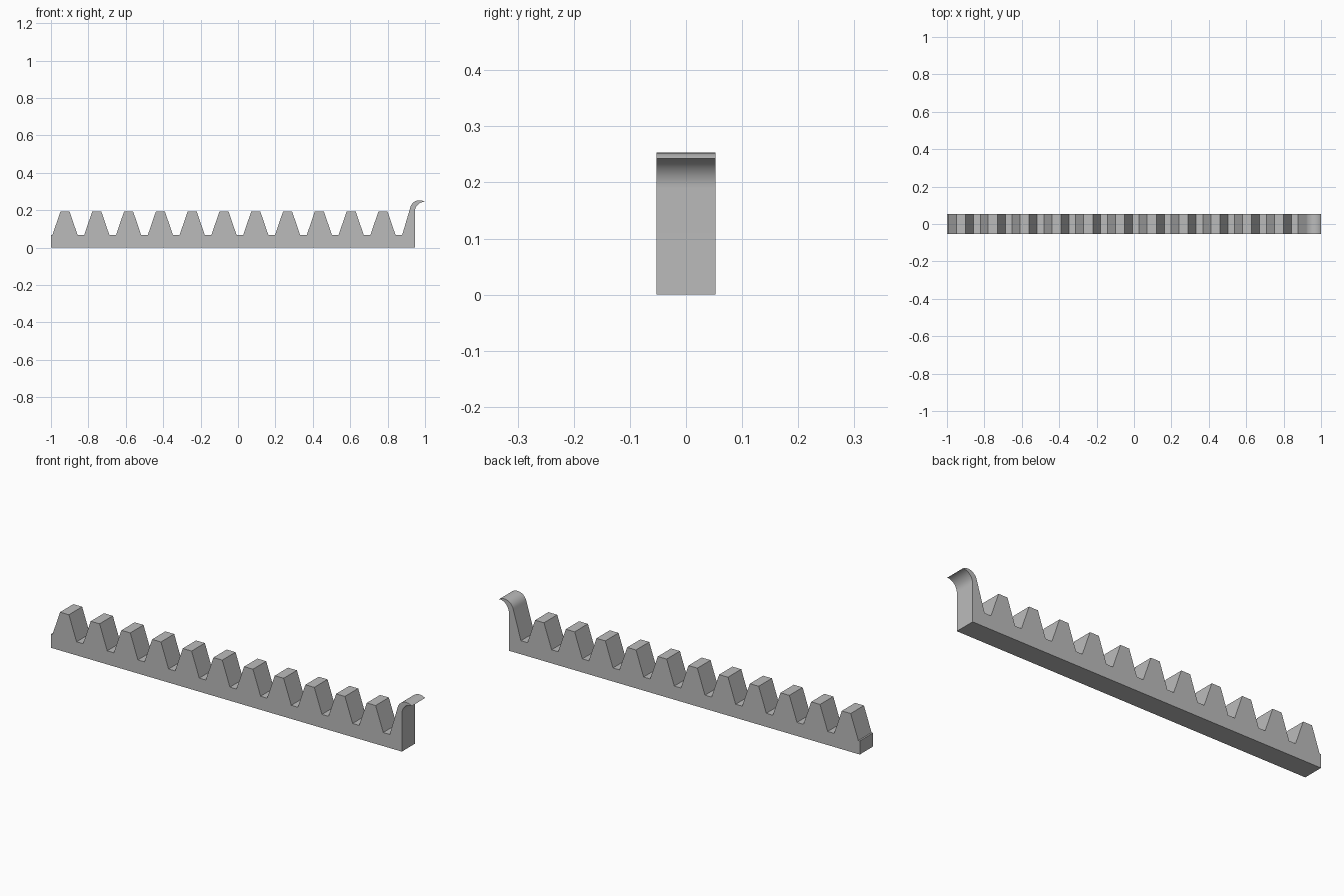
import bpy
import bmesh
from math import cos, sin, radians

cube = bpy.data.objects.get("Cube")
if cube:
    bpy.data.objects.remove(cube, do_unlink=True)

HALF_WIDTH = 0.0525
ROOT_Z, TIP_Z = 0.068, 0.192
PITCH, FIRST = 0.17, -0.925
HALF_TIP, HALF_ROOT = 0.0245, 0.067
END_X = 0.945

grey = bpy.data.materials.new("plain grey")
grey.use_nodes = True
colour = (0.5, 0.5, 0.5, 1)
grey.diffuse_color = colour
grey.node_tree.nodes["Principled BSDF"].inputs["Base Color"].default_value = colour


def arc(cx, cz, r, start, end, steps):
    angles = [radians(start + (end - start) * i / steps) for i in range(steps + 1)]
    return [(cx + r * cos(a), cz + r * sin(a)) for a in angles]


# Side profile: base, row of teeth, then the flank up to the hook
profile = [(END_X, 0), (-1, 0), (-1, ROOT_Z)]
for i in range(11):
    x = FIRST + i * PITCH
    profile += [(x - HALF_ROOT, ROOT_Z), (x - HALF_TIP, TIP_Z),
                (x + HALF_TIP, TIP_Z), (x + HALF_ROOT, ROOT_Z)]
profile.append((FIRST + 11 * PITCH - HALF_ROOT, ROOT_Z))

# Curled hook: outer curve to a sharp tip, inner curve back to the end face
profile += arc(0.97, 0.203, 0.05, 168, 53, 16)
profile += arc(1.0, 0.19, 0.055, 93, 180, 14)

# Extrude the profile across the width
bm = bmesh.new()
face = bm.faces.new([bm.verts.new((x, -HALF_WIDTH, z)) for x, z in profile])
side = bmesh.ops.extrude_face_region(bm, geom=[face])["geom"]
bmesh.ops.translate(bm, vec=(0, 2 * HALF_WIDTH, 0),
                    verts=[v for v in side if isinstance(v, bmesh.types.BMVert)])
bmesh.ops.recalc_face_normals(bm, faces=bm.faces)

mesh = bpy.data.meshes.new("toothed_rack")
bm.to_mesh(mesh)
bm.free()
mesh.materials.append(grey)
rack = bpy.data.objects.new("toothed_rack", mesh)
bpy.context.collection.objects.link(rack)

# Smooth the hook, keep tooth edges crisp
bpy.ops.object.select_all(action="DESELECT")
rack.select_set(True)
bpy.context.view_layer.objects.active = rack
bpy.ops.object.shade_smooth_by_angle(angle=radians(18))
